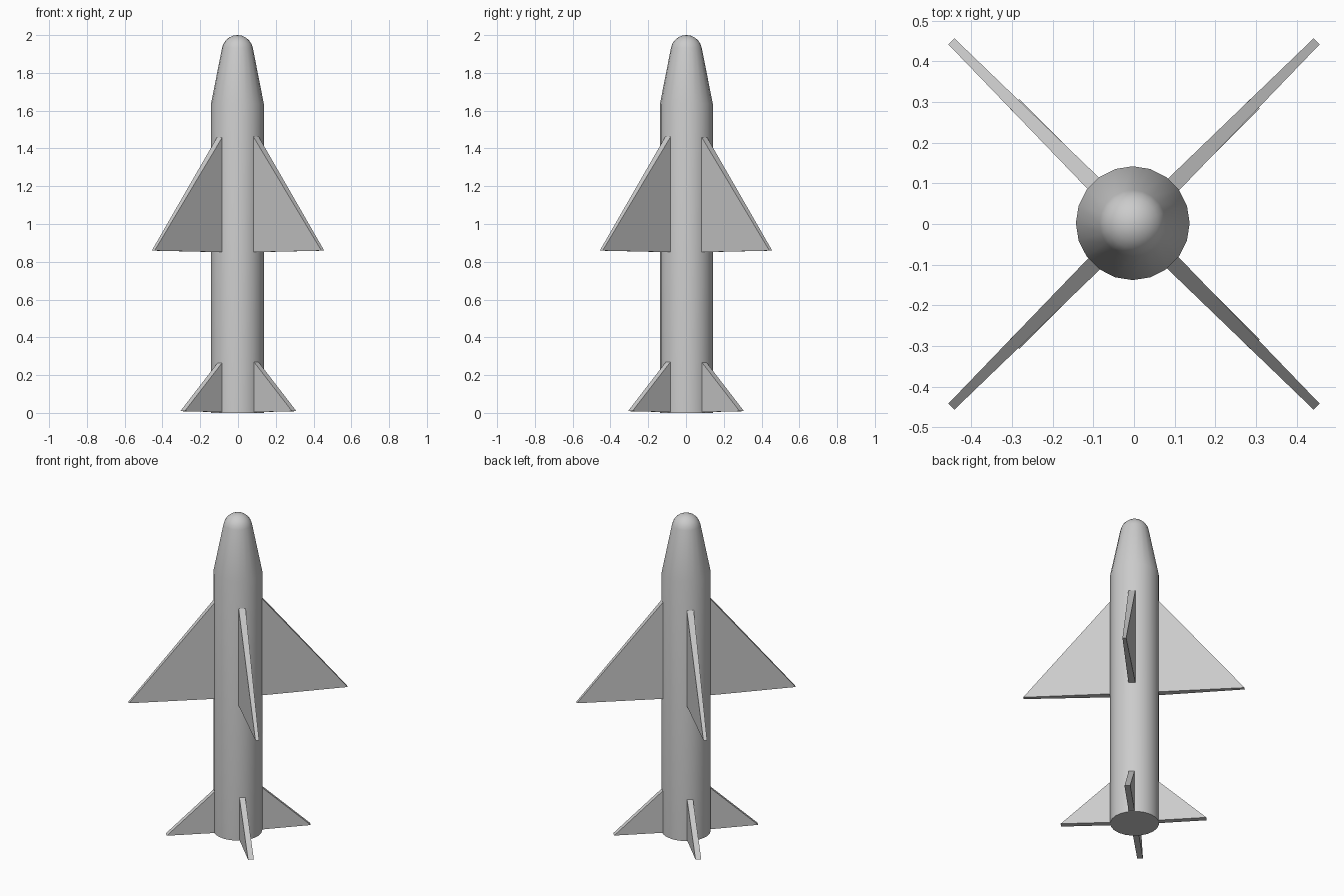
import bpy, bmesh, math

if "Cube" in bpy.data.objects:
    bpy.data.objects.remove(bpy.data.objects["Cube"])

SIDES = 20
CX, CY = -0.003, 0.002   # body axis


def make_object(name, bm):
    bmesh.ops.recalc_face_normals(bm, faces=bm.faces)
    mesh = bpy.data.meshes.new(name)
    bm.to_mesh(mesh)
    bm.free()
    ob = bpy.data.objects.new(name, mesh)
    bpy.context.collection.objects.link(ob)
    return ob


def lathe(name, profile):
    """Revolve (radius, z) points around the body axis; ends on the axis close it."""
    bm = bmesh.new()
    verts = [bm.verts.new((r, 0, z)) for r, z in profile]
    edges = [bm.edges.new(p) for p in zip(verts, verts[1:])]
    bmesh.ops.spin(bm, geom=verts + edges, cent=(0, 0, 0), axis=(0, 0, 1),
                   angle=math.tau, steps=SIDES, use_duplicate=False)
    bmesh.ops.remove_doubles(bm, verts=bm.verts, dist=0.0005)
    ob = make_object(name, bm)
    ob.location = (CX, CY, 0)
    bpy.context.view_layer.objects.active = ob
    ob.select_set(True)
    bpy.ops.object.shade_smooth_by_angle(angle=math.radians(30))
    ob.select_set(False)


def fin(name, angle, outline, offset=(0, 0)):
    """Triangular plate from (radius, z, thickness) corners."""
    bm = bmesh.new()
    sides = [[bm.verts.new((r, s * t / 2, z)) for r, z, t in outline] for s in (-1, 1)]
    for ring in sides:
        bm.faces.new(ring)
    a, b = sides
    for i in range(len(a)):
        j = (i + 1) % len(a)
        bm.faces.new((a[i], a[j], b[j], b[i]))
    ob = make_object(name, bm)
    ob.rotation_euler.z = angle
    ob.location = (*offset, 0)


# Fuselage with tapered nose and a tangent rounded tip
R, ZC = 0.083, 1.917
tip = [(R * math.cos(math.radians(a)), ZC + R * math.sin(math.radians(a)))
       for a in (10.7, 26, 42, 58, 74)]
lathe("fuselage", [(0, 0), (0.14, 0), (0.14, 1.635), *tip, (0, 2.0)])

# Four main wings and four tail fins on the diagonals
WING = [(0.13, 1.468, 0.04), (0.635, 0.859, 0.021), (0.13, 0.851, 0.04)]
TAIL = [(0.13, 0.273, 0.034), (0.418, 0.009, 0.033), (0.13, 0.004, 0.034)]
for i in range(4):
    angle = math.radians(45 + 90 * i)
    fin(f"main_wing_{i + 1}", angle, WING)
    fin(f"tail_fin_{i + 1}", angle, TAIL, (0.002, 0))
